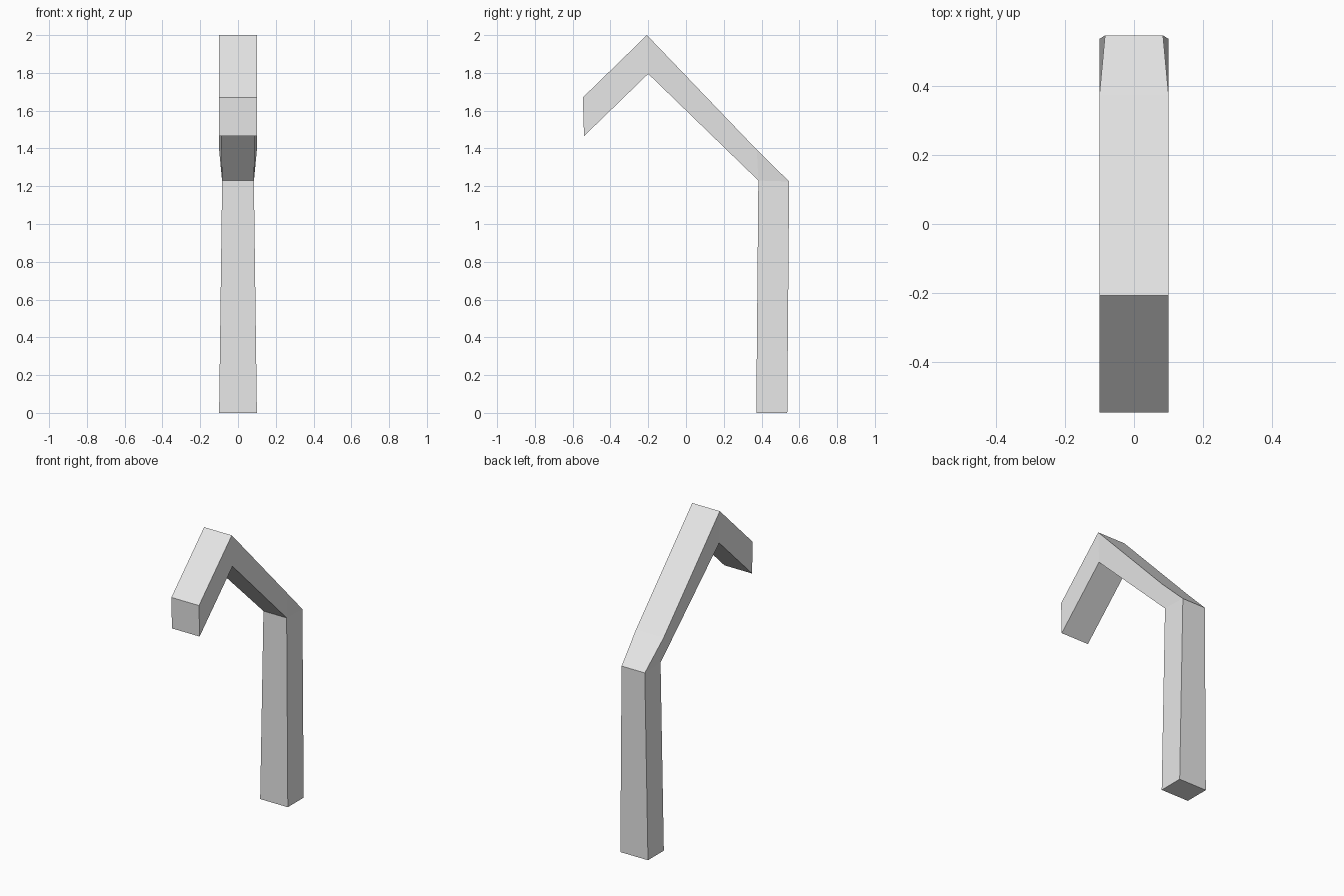
import bpy
import bmesh

cube = bpy.data.objects.get("Cube")
if cube:
    bpy.data.objects.remove(cube, do_unlink=True)

# One flat grey for the whole bracket
grey = bpy.data.materials.new("light grey")
grey.use_nodes = True
colour = (0.8, 0.8, 0.8, 1)
grey.diffuse_color = colour
grey.node_tree.nodes["Principled BSDF"].inputs["Base Color"].default_value = colour

# Side profile corners: half width, y, z
profile = {
    "end_top": (0.1, -0.546, 1.67),
    "end_bottom": (0.1, -0.54, 1.465),
    "peak_under": (0.1, -0.2, 1.795),
    "elbow_inner": (0.084, 0.383, 1.23),
    "foot_front": (0.1, 0.372, 0),
    "foot_back": (0.1, 0.536, 0),
    "elbow_outer": (0.084, 0.546, 1.225),
    "shoulder": (0.1, 0.375, 1.393),
    "peak_top": (0.1, -0.207, 2),
}

# Side panels: drooping tip, sloping arm, elbow and post
panels = [
    ("end_top", "end_bottom", "peak_under", "peak_top"),
    ("peak_top", "peak_under", "elbow_inner", "shoulder"),
    ("shoulder", "elbow_inner", "elbow_outer"),
    ("elbow_inner", "foot_front", "foot_back", "elbow_outer"),
]

bm = bmesh.new()
sides = [{name: bm.verts.new((s * w, y, z)) for name, (w, y, z) in profile.items()}
         for s in (-1, 1)]
for side in sides:
    for panel in panels:
        bm.faces.new([side[name] for name in panel])

# Strip of faces around the outline joining both sides
names = list(profile)
right, left = sides
for a, b in zip(names, names[1:] + names[:1]):
    bm.faces.new((right[a], right[b], left[b], left[a]))
bmesh.ops.recalc_face_normals(bm, faces=bm.faces[:])

mesh = bpy.data.meshes.new("bent_post")
bm.to_mesh(mesh)
bm.free()
mesh.materials.append(grey)
post = bpy.data.objects.new("bent_post", mesh)
bpy.context.collection.objects.link(post)
